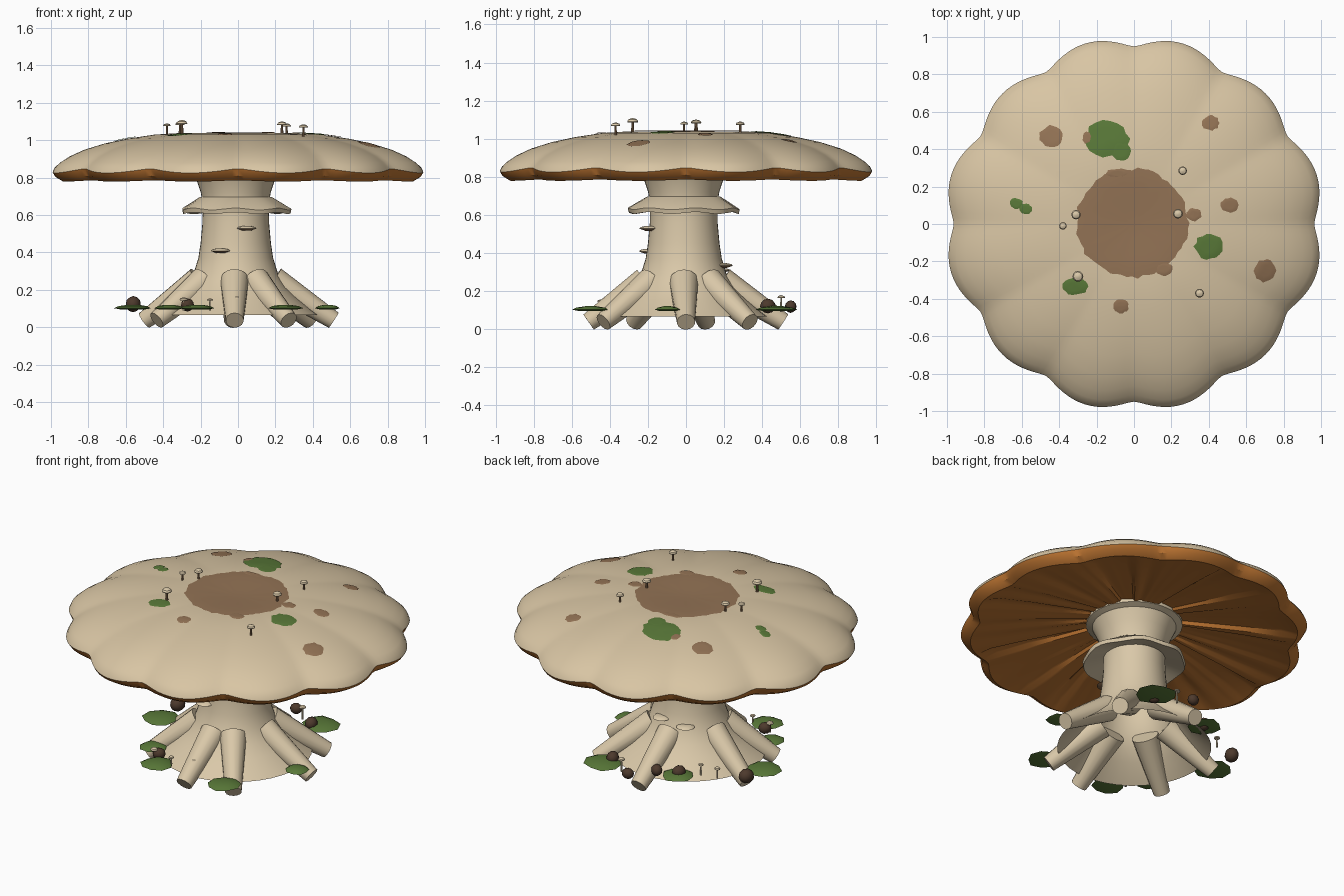
import bpy, bmesh, math, random
from mathutils import Vector, Matrix

if "Cube" in bpy.data.objects:
    bpy.data.objects.remove(bpy.data.objects["Cube"])

random.seed(4)
TAU = math.tau


def material(name, rgb):
    m = bpy.data.materials.new(name)
    m.diffuse_color = (*rgb, 1)
    m.use_nodes = True
    m.node_tree.nodes["Principled BSDF"].inputs["Base Color"].default_value = m.diffuse_color
    return m


BEIGE = material("pale beige", (0.70, 0.58, 0.395))
TAN = material("cap tan", (0.69, 0.56, 0.37))
GILL = material("orange brown", (0.52, 0.18, 0.032))
BROWN = material("dull brown", (0.29, 0.17, 0.09))
GREEN = material("moss green", (0.10, 0.19, 0.04))
DARK = material("dark brown", (0.075, 0.042, 0.026))


def finish(name, bm, mats, angle=35):
    bmesh.ops.recalc_face_normals(bm, faces=bm.faces)
    me = bpy.data.meshes.new(name)
    bm.to_mesh(me)
    bm.free()
    for m in mats:
        me.materials.append(m)
    ob = bpy.data.objects.new(name, me)
    bpy.context.collection.objects.link(ob)
    bpy.ops.object.select_all(action='DESELECT')
    bpy.context.view_layer.objects.active = ob
    ob.select_set(True)
    bpy.ops.object.shade_smooth_by_angle(angle=math.radians(angle))
    return ob


def lathe(name, profile, n, mats, rule=lambda j: 0, centre=(0, 0), caps=(True, True)):
    """Revolve profile(angle) -> [(r, z), ...]; rule gives the material per ring."""
    bm = bmesh.new()
    cols = []
    for i in range(n):
        a = TAU * i / n
        cols.append([bm.verts.new((centre[0] + r * math.cos(a), centre[1] + r * math.sin(a), z))
                     for r, z in profile(a)])
    for i in range(n):
        p, q = cols[i], cols[(i + 1) % n]
        for j in range(len(p) - 1):
            bm.faces.new((p[j], q[j], q[j + 1], p[j + 1])).material_index = rule(j)
    if caps[0]:
        bm.faces.new([c[0] for c in cols]).material_index = rule(0)
    if caps[1]:
        bm.faces.new([c[-1] for c in cols]).material_index = rule(len(cols[0]) - 2)
    return finish(name, bm, mats)


# Scalloped cap: twelve soft lobes, domed top and gilled underside
def lobe(a):
    return math.sqrt(math.sin(6 * a) ** 2 + 0.02)


def rim(a):
    return 0.938 + 0.062 * lobe(a) + 0.010 * math.cos(4 * a) + 0.007 * math.cos(2 * a)


TOP = [(0.04, 1.03), (0.2, 1.036), (0.32, 1.038), (0.45, 1.03), (0.6, 1.008), (0.72, 0.983),
       (0.83, 0.95), (0.91, 0.914), (0.96, 0.882), (0.988, 0.857), (1.0, 0.838)]
UNDER = [(0.985, 0.807), (0.945, 0.783), (0.85, 0.803), (0.65, 0.833), (0.45, 0.857), (0.26, 0.88)]
gill_height = [random.uniform(-0.012, 0.012) for _ in range(64)]


def cap_profile(a):
    w = 0.5 - lobe(a)
    top = [(t * rim(a), z + w * t ** 4 * (0.026 if t == 1 else 0.0084)) for t, z in TOP]
    g = gill_height[int(a / TAU * 64 + 1e-6) % 64]
    under = [(t * rim(a), z + (g if t < 0.9 else 0.008 * w)) for t, z in UNDER]
    return top + under


lathe("cap", cap_profile, 192, [TAN, GILL], lambda j: int(j >= len(TOP) - 1))


def cap_height(x, y):
    a = math.atan2(y, x)
    t = math.hypot(x, y) / rim(a)
    if t <= TOP[0][0]:
        return TOP[0][1]
    for (t0, z0), (t1, z1) in zip(TOP, TOP[1:]):
        if t <= t1:
            return z0 + (z1 - z0) * (t - t0) / (t1 - t0) + 0.0084 * t ** 4 * (0.5 - lobe(a))
    return TOP[-1][1]


# Thin stains and moss lying on the cap
def patch(name, x, y, rx, ry, mat, n=18, ragged=0.15):
    bm = bmesh.new()
    rings = 8 if rx > 0.2 else 4
    mid = bm.verts.new((x, y, cap_height(x, y) + 0.005))
    edge = [1 + random.uniform(-ragged, ragged) for _ in range(n)]
    prev = None
    for k in range(1, rings + 1):
        ring = []
        for i in range(n):
            a, s = TAU * i / n, k / rings * edge[i]
            px, py = x + rx * s * math.cos(a), y + ry * s * math.sin(a)
            ring.append(bm.verts.new((px, py, cap_height(px, py) + (0.005 if k < rings else 0.003))))
        for i in range(n):
            j = (i + 1) % n
            bm.faces.new((prev[i], ring[i], ring[j], prev[j]) if prev else (mid, ring[i], ring[j]))
        prev = ring
    finish(name, bm, [mat])


patch("centre_stain", -0.01, 0.005, 0.30, 0.29, BROWN, 64, 0.03)
for x, y, rx, ry in [(-0.44, 0.47, 0.063, 0.057), (-0.07, -0.44, 0.04, 0.037), (0.41, 0.54, 0.046, 0.04),
                     (0.51, 0.10, 0.046, 0.04), (0.32, 0.05, 0.042, 0.034), (0.70, -0.25, 0.057, 0.06),
                     (0.16, -0.24, 0.045, 0.035), (-0.25, 0.46, 0.025, 0.033), (-0.09, 0.27, 0.06, 0.025)]:
    patch("cap_stain", x, y, rx, ry, BROWN, 18, 0.1)
for x, y, rx, ry in [(-0.145, 0.455, 0.115, 0.095), (-0.07, 0.39, 0.05, 0.055), (-0.63, 0.11, 0.035, 0.028),
                     (-0.58, 0.08, 0.035, 0.028), (-0.315, -0.335, 0.068, 0.045), (0.40, -0.12, 0.075, 0.068)]:
    patch("cap_moss", x, y, rx, ry, GREEN, 18, 0.1)

# Hollow stem with flared foot and collar, open at the bottom
STEM = [(0.44, 0.065), (0.40, 0.095), (0.33, 0.155), (0.27, 0.215), (0.225, 0.29), (0.2, 0.37), (0.188, 0.45),
        (0.178, 0.56), (0.177, 0.66), (0.187, 0.72), (0.21, 0.79), (0.24, 0.855), (0.275, 0.868), (0.275, 0.89)]
C = (-0.012, -0.012)
lathe("stem", lambda a: STEM, 40, [BEIGE], centre=C, caps=(False, True))


# Drooping skirt around the stem
def skirt_profile(a):
    w = 0.005 * math.sin(7 * a)
    r = 0.292 + 0.006 * math.cos(7 * a)
    return [(0.17, 0.70), (0.195, 0.695), (r, 0.632 + w), (r - 0.005, 0.61 + w), (0.17, 0.645)]


lathe("stem_skirt", skirt_profile, 42, [BEIGE], centre=C, caps=(False, False))

# Splayed roots
for deg in (0, 41, 93, 168, 212, 268, 302):
    a = math.radians(deg)
    d = Vector((math.cos(a), math.sin(a), 0))
    p, q = d * 0.2 + Vector((0, 0, 0.248)), d * 0.512 + Vector((0, 0, 0.037))
    p.xy += Vector(C)
    bm = bmesh.new()
    bmesh.ops.create_cone(bm, cap_ends=True, segments=14, radius1=0.078, radius2=0.048, depth=(q - p).length,
                          matrix=Matrix.Translation((p + q) / 2) @ (q - p).to_track_quat('Z', 'Y').to_matrix().to_4x4())
    finish("root", bm, [BEIGE])

# Moss pads around the foot
for x, y, r in [(-0.56, 0.03, 0.102), (-0.37, -0.31, 0.08), (-0.22, -0.49, 0.092), (0.25, -0.50, 0.092),
                (0.48, -0.10, 0.07), (0.24, 0.48, 0.11), (-0.21, 0.38, 0.095)]:
    edge = [random.uniform(0.9, 1.1) * r for _ in range(9)]
    lathe("moss_pad", lambda a: [(edge[round(a / TAU * 9) % 9] * s, z)
                                 for s, z in ((0.7, 0.096), (1, 0.102), (0.75, 0.113), (0.3, 0.12))],
          9, [GREEN], centre=(x, y))

# Pebbles
for x, y, r in [(0.21, 0.43, 0.042), (0.02, 0.55, 0.036), (-0.09, 0.42, 0.038), (-0.21, 0.37, 0.042),
                (-0.56, 0.2, 0.047), (-0.27, -0.40, 0.038)]:
    bm = bmesh.new()
    bmesh.ops.create_icosphere(bm, subdivisions=2, radius=r, matrix=Matrix.Translation((x, y, 0.1 + r * 0.5))
                               @ Matrix.Rotation(x * 9, 4, 'Z') @ Matrix.Diagonal((1.0, 0.86, 0.92, 1)))
    finish("pebble", bm, [DARK])

# Shelf fungi on the stem
for deg, rad, z in [(-114, 0.2, 0.41), (-72, 0.19, 0.53), (78, 0.21, 0.335), (120, 0.22, 0.31)]:
    a = math.radians(deg)
    lathe("shelf_fungus", lambda t: [(0.02, z - 0.014), (0.053, z - 0.002), (0.045, z + 0.006), (0.02, z + 0.011)],
          16, [BEIGE, BROWN], lambda j: int(j == 0), centre=(C[0] + rad * math.cos(a), C[1] + rad * math.sin(a)))


# Tiny mushrooms: thin stalk, rounded cap
def sprout(x, y, base, top, r, stalk):
    lathe("tiny_stalk", lambda a: [(r * 0.3, base), (r * 0.22, top - r * 0.5)], 8, [stalk], centre=(x, y))
    lathe("tiny_cap", lambda a: [(r * 0.3, top - r * 0.75), (r * 0.95, top - r * 0.75), (r, top - r * 0.6),
                                 (r * 0.8, top - r * 0.25), (r * 0.4, top - 0.002), (r * 0.1, top)],
          12, [BEIGE], centre=(x, y))


for x, y, top, r in [(0.26, 0.285, 1.09, 0.023), (-0.31, 0.05, 1.10, 0.025), (-0.38, -0.01, 1.09, 0.02),
                     (0.235, 0.055, 1.10, 0.026), (-0.30, -0.28, 1.108, 0.029), (0.35, -0.37, 1.085, 0.024)]:
    sprout(x, y, cap_height(x, y) - 0.01, top, r, BROWN)
for x, y, top, r in [(-0.29, -0.42, 0.16, 0.022), (-0.15, -0.45, 0.155, 0.016), (-0.01, -0.42, 0.168, 0.022),
                     (-0.30, 0.28, 0.165, 0.016), (-0.40, 0.26, 0.16, 0.018), (0.1, 0.5, 0.178, 0.02)]:
    sprout(x, y, 0.09, top, r, BEIGE)
